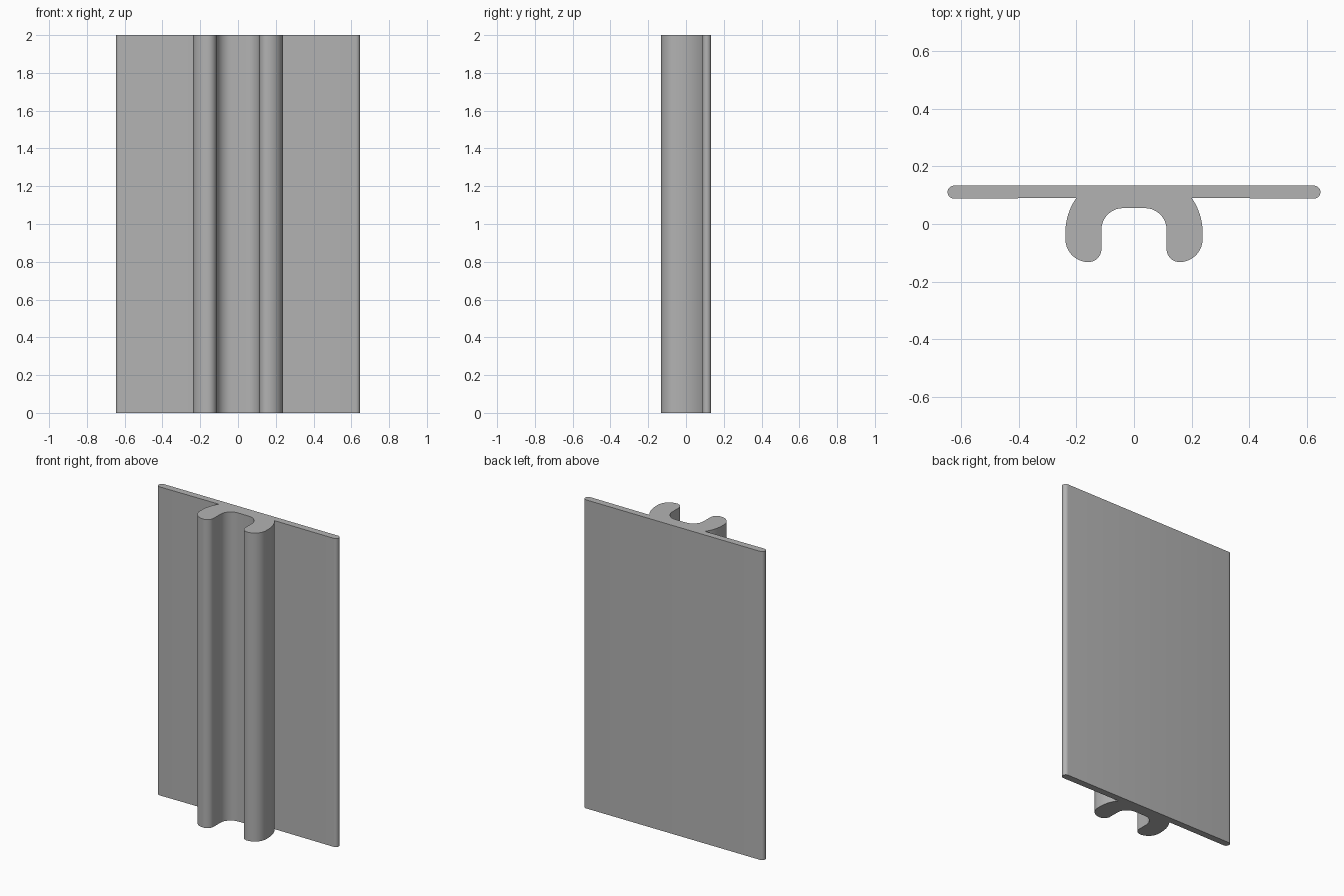
import bpy
import bmesh
from math import cos, sin, radians

cube = bpy.data.objects.get("Cube")
if cube:
    bpy.data.objects.remove(cube, do_unlink=True)

HEIGHT = 2.0

grey = bpy.data.materials.new("plain grey")
grey.use_nodes = True
grey.diffuse_color = (0.45, 0.45, 0.45, 1)
grey.node_tree.nodes["Principled BSDF"].inputs["Base Color"].default_value = (0.45, 0.45, 0.45, 1)


def arc(cx, cy, r, start, end, steps=10):
    """Points along a circular arc, angles in degrees."""
    angles = [radians(start + (end - start) * i / steps) for i in range(steps + 1)]
    return [(cx + r * cos(a), cy + r * sin(a)) for a in angles]


# Right half of the section, from the channel roof round to the back of the plate
half = arc(0.038, -0.02, 0.075, 90, 0)               # channel roof fillet
half += arc(0.158, -0.087, 0.045, 180, 270)          # inner toe of the leg
half += arc(0.158, -0.052, 0.08, 270, 360)[1:]       # outer toe of the leg
half += arc(0.028, -0.03, 0.21, 0, 35)               # bowed outer flank
half += arc(0.624, 0.1105, 0.0225, -90, 90, 14)      # rounded plate edge

# Mirror the half to close the outline
outline = half + [(-x, y) for x, y in reversed(half)]

# Extrude the outline into the full-height strip
bm = bmesh.new()
base = bm.faces.new([bm.verts.new((x, y, 0)) for x, y in outline])
result = bmesh.ops.extrude_face_region(bm, geom=[base], use_keep_orig=True)
top = [v for v in result["geom"] if isinstance(v, bmesh.types.BMVert)]
bmesh.ops.translate(bm, verts=top, vec=(0, 0, HEIGHT))
bmesh.ops.recalc_face_normals(bm, faces=bm.faces)
mesh = bpy.data.meshes.new("channel_strip")
bm.to_mesh(mesh)
bm.free()
mesh.materials.append(grey)

strip = bpy.data.objects.new("channel_strip", mesh)
bpy.context.collection.objects.link(strip)
bpy.ops.object.select_all(action="DESELECT")
strip.select_set(True)
bpy.context.view_layer.objects.active = strip
bpy.ops.object.shade_smooth_by_angle(angle=radians(30))
